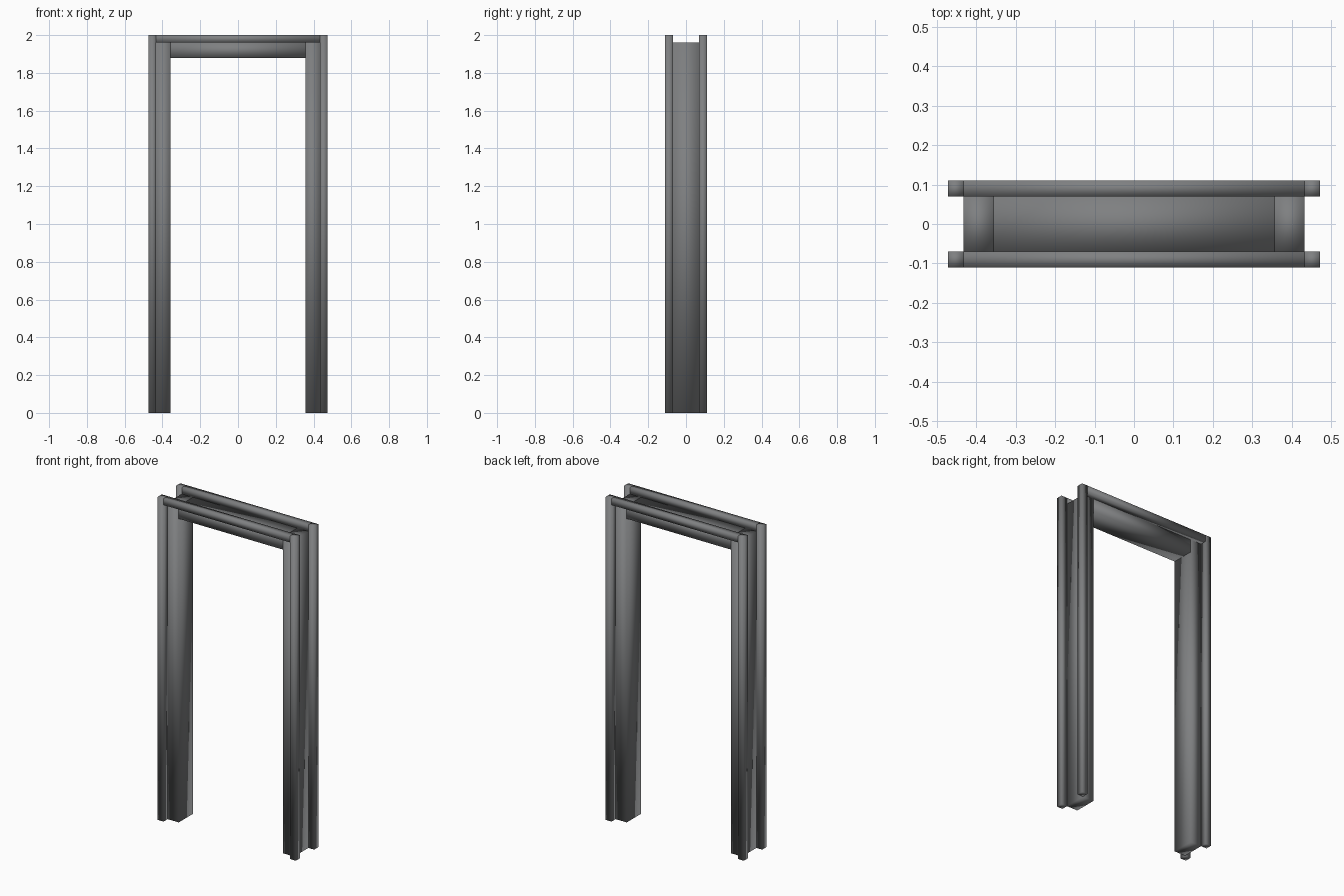
import bpy

cube = bpy.data.objects.get("Cube")
if cube:
    bpy.data.objects.remove(cube, do_unlink=True)

# One grey paint for the whole frame
grey = bpy.data.materials.new("grey_paint")
grey.use_nodes = True
colour = (0.21, 0.215, 0.22, 1)
grey.diffuse_color = colour
grey.node_tree.nodes["Principled BSDF"].inputs["Base Color"].default_value = colour

# Main dimensions
HEIGHT = 2.0
TRIM = 0.04
OPENING_X = 0.357
JAMB_X = 0.433
HALF_DEPTH = 0.07
LINTEL_BOTTOM = 1.88
LINTEL_TOP = HEIGHT - TRIM


def box(name, low, high):
    """Soft-shaded box between two opposite corners."""
    centre = [(a + b) / 2 for a, b in zip(low, high)]
    bpy.ops.mesh.primitive_cube_add(size=1, location=centre)
    obj = bpy.context.object
    obj.name = name
    obj.scale = [b - a for a, b in zip(low, high)]
    bpy.ops.object.transform_apply(location=False, rotation=False, scale=True)
    bpy.ops.object.shade_smooth()
    obj.data.materials.append(grey)
    return obj


def span(sign, inner, outer):
    """Ordered range on one side of the centre."""
    return sorted((sign * inner, sign * outer))


# Lintel across the opening
box("lintel", (-OPENING_X, -HALF_DEPTH, LINTEL_BOTTOM),
    (OPENING_X, HALF_DEPTH, LINTEL_TOP))

# Jambs
for side, sx in (("left", 1), ("right", -1)):
    x0, x1 = span(sx, OPENING_X, JAMB_X)
    box(side + "_jamb", (x0, -HALF_DEPTH, 0), (x1, HALF_DEPTH, LINTEL_TOP))

# Trim strips around the front and back edges
for face, sy in (("front", -1), ("back", 1)):
    y0, y1 = span(sy, HALF_DEPTH, HALF_DEPTH + TRIM)
    box(face + "_top_trim", (-JAMB_X, y0, LINTEL_TOP), (JAMB_X, y1, HEIGHT))
    for side, sx in (("left", 1), ("right", -1)):
        x0, x1 = span(sx, JAMB_X, JAMB_X + TRIM)
        box(f"{face}_{side}_trim", (x0, y0, 0), (x1, y1, HEIGHT))
